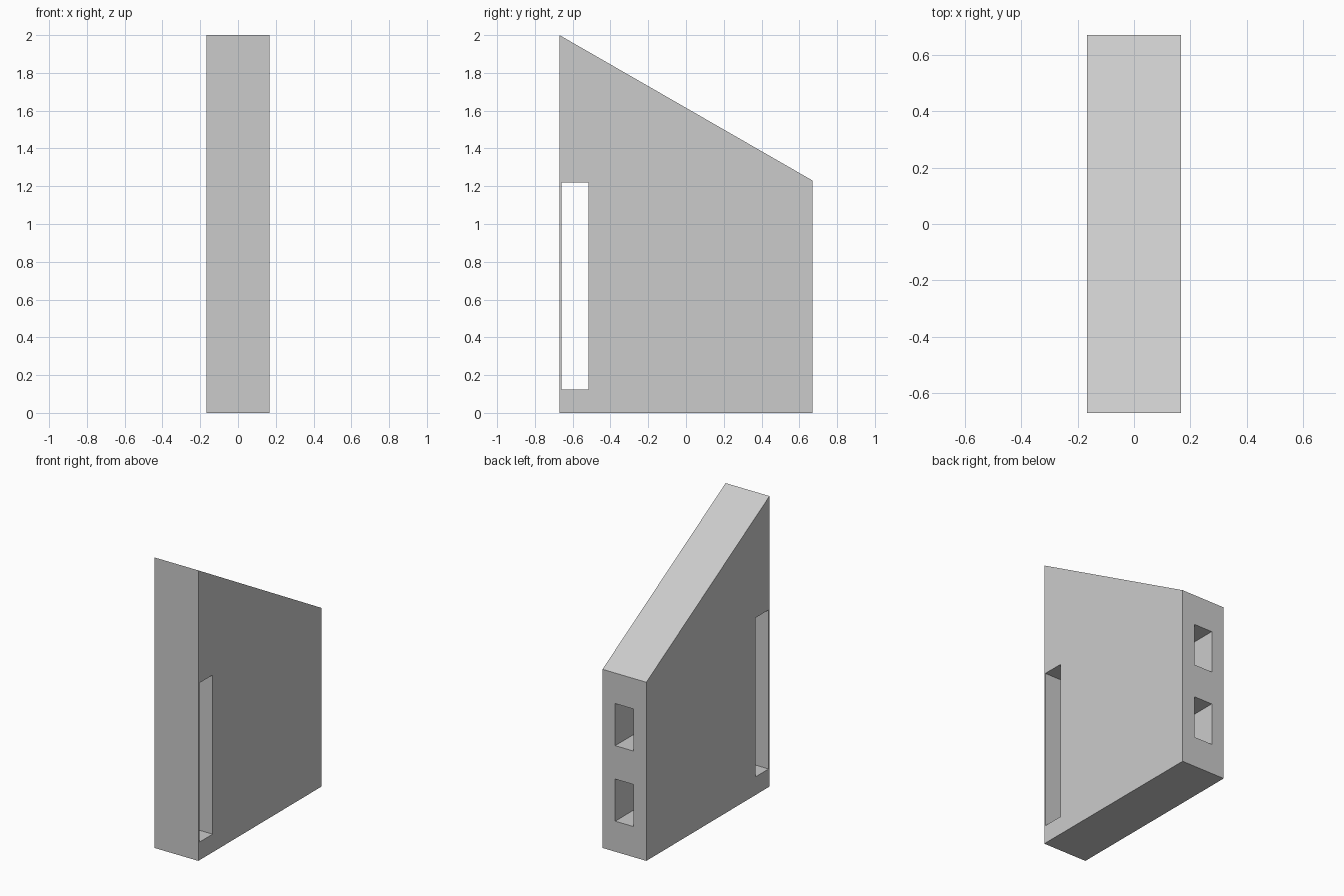
import bpy
import bmesh

if "Cube" in bpy.data.objects:
    bpy.data.objects.remove(bpy.data.objects["Cube"], do_unlink=True)

HALF_W, HALF_D = 0.167, 0.67

# Single plain grey
grey = bpy.data.materials.new("plain grey")
grey.use_nodes = True
colour = (0.6, 0.6, 0.6, 1)
grey.diffuse_color = colour
grey.node_tree.nodes["Principled BSDF"].inputs["Base Color"].default_value = colour


def prism(name, profile, x0, x1):
    """Extrude a (y, z) profile along x."""
    bm = bmesh.new()
    face = bm.faces.new([bm.verts.new((x0, y, z)) for y, z in profile])
    out = bmesh.ops.extrude_face_region(bm, geom=[face])
    moved = [v for v in out["geom"] if isinstance(v, bmesh.types.BMVert)]
    bmesh.ops.translate(bm, verts=moved, vec=(x1 - x0, 0, 0))
    bmesh.ops.recalc_face_normals(bm, faces=bm.faces)
    mesh = bpy.data.meshes.new(name)
    bm.to_mesh(mesh)
    bm.free()
    mesh.materials.append(grey)
    obj = bpy.data.objects.new(name, mesh)
    bpy.context.collection.objects.link(obj)
    return obj


def cut(target, name, half_x, y0, y1, z0, z1):
    """Cut a box-shaped opening out of the target."""
    box = prism(name, [(y0, z0), (y1, z0), (y1, z1), (y0, z1)], -half_x, half_x)
    mod = target.modifiers.new(name, "BOOLEAN")
    mod.operation = "DIFFERENCE"
    mod.solver = "EXACT"
    mod.object = box
    bpy.context.view_layer.objects.active = target
    bpy.ops.object.modifier_apply(modifier=mod.name)
    bpy.data.objects.remove(box, do_unlink=True)


# Slab with a sloping top
body = prism("wedge_body", [(-HALF_D, 0), (HALF_D, 0), (HALF_D, 1.23), (-HALF_D, 2)],
             -HALF_W, HALF_W)

# Tall slot right through the sides, just behind the front face
cut(body, "side_slot", HALF_W + 0.1, -0.66, -0.515, 0.125, 1.22)

# Two blind sockets in the back
for bottom in (0.21, 0.73):
    cut(body, "back_socket", 0.07, HALF_D - 0.33, HALF_D + 0.1, bottom, bottom + 0.29)
